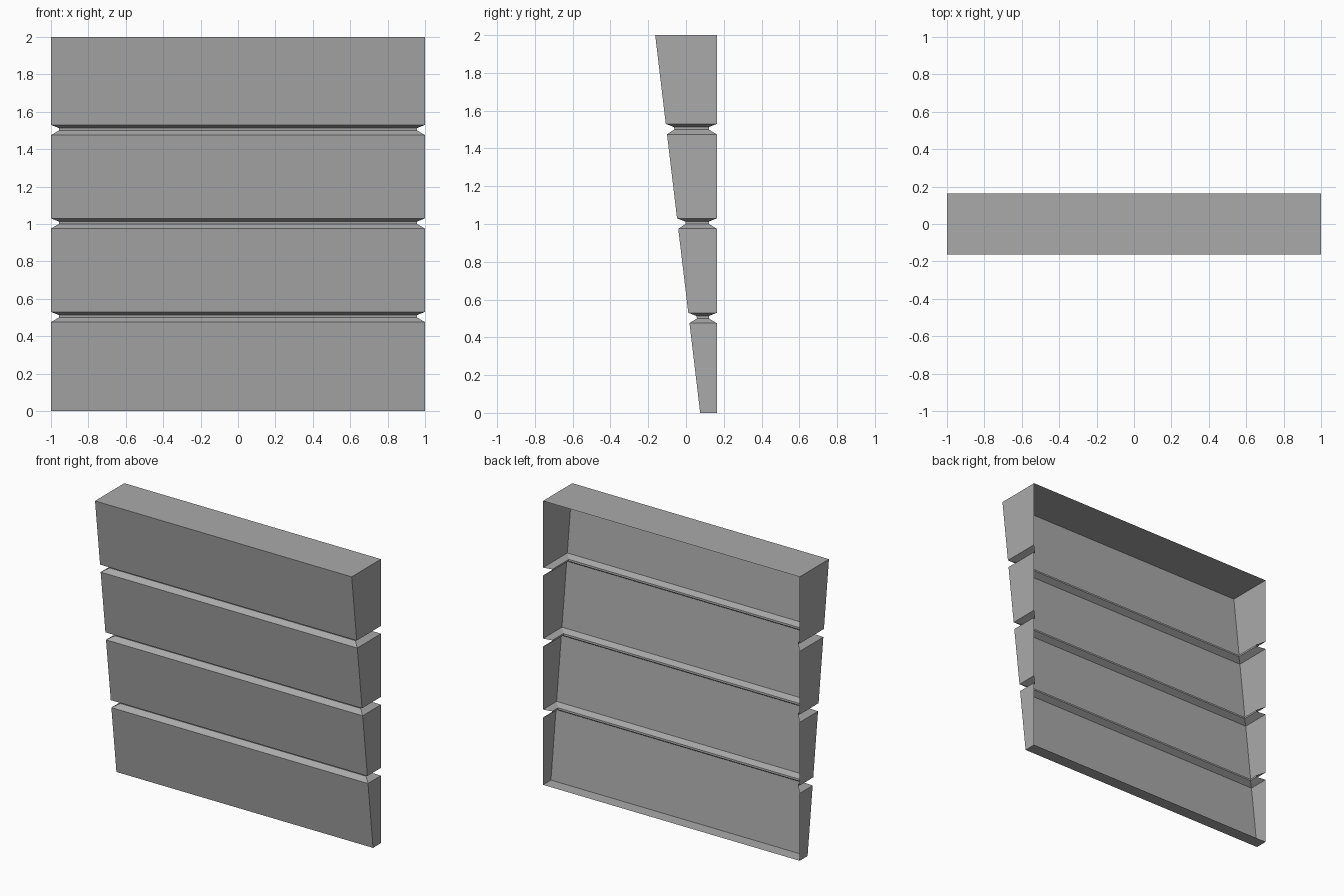
import bpy
import bmesh

cube = bpy.data.objects.get("Cube")
if cube:
    bpy.data.objects.remove(cube, do_unlink=True)

HEIGHT = 2.0
BACK = 0.163
INSET = 0.042

grey = bpy.data.materials.new("plain grey")
grey.use_nodes = True
colour = (0.4, 0.4, 0.4, 1)
grey.diffuse_color = colour
grey.node_tree.nodes["Principled BSDF"].inputs["Base Color"].default_value = colour


def front_y(z):
    """Depth of the leaning front face at a height."""
    return 0.075 - 0.119 * z


# Heights and insets of the outline, with three pinched grooves
levels = [(0, 0)]
for z in (0.5, 1.0, 1.5):
    levels += [(z - 0.025, 0), (z, INSET), (z + 0.013, INSET), (z + 0.03, 0)]
levels.append((HEIGHT, 0))

# Open-backed shell: left side, front and right side swept up the levels
bm = bmesh.new()
rings = []
for z, inset in levels:
    x, front, back = 1 - inset, front_y(z) + inset, BACK - inset
    outline = [(-x, back), (-x, front), (x, front), (x, back)]
    rings.append([bm.verts.new((px, py, z)) for px, py in outline])

for low, high in zip(rings, rings[1:]):
    for i in range(3):
        bm.faces.new((low[i], low[i + 1], high[i + 1], high[i]))

# Floor and top
bm.faces.new(rings[0][::-1])
bm.faces.new(rings[-1])

mesh = bpy.data.meshes.new("wall_panel")
bm.to_mesh(mesh)
bm.free()
mesh.materials.append(grey)
panel = bpy.data.objects.new("wall_panel", mesh)
bpy.context.collection.objects.link(panel)
